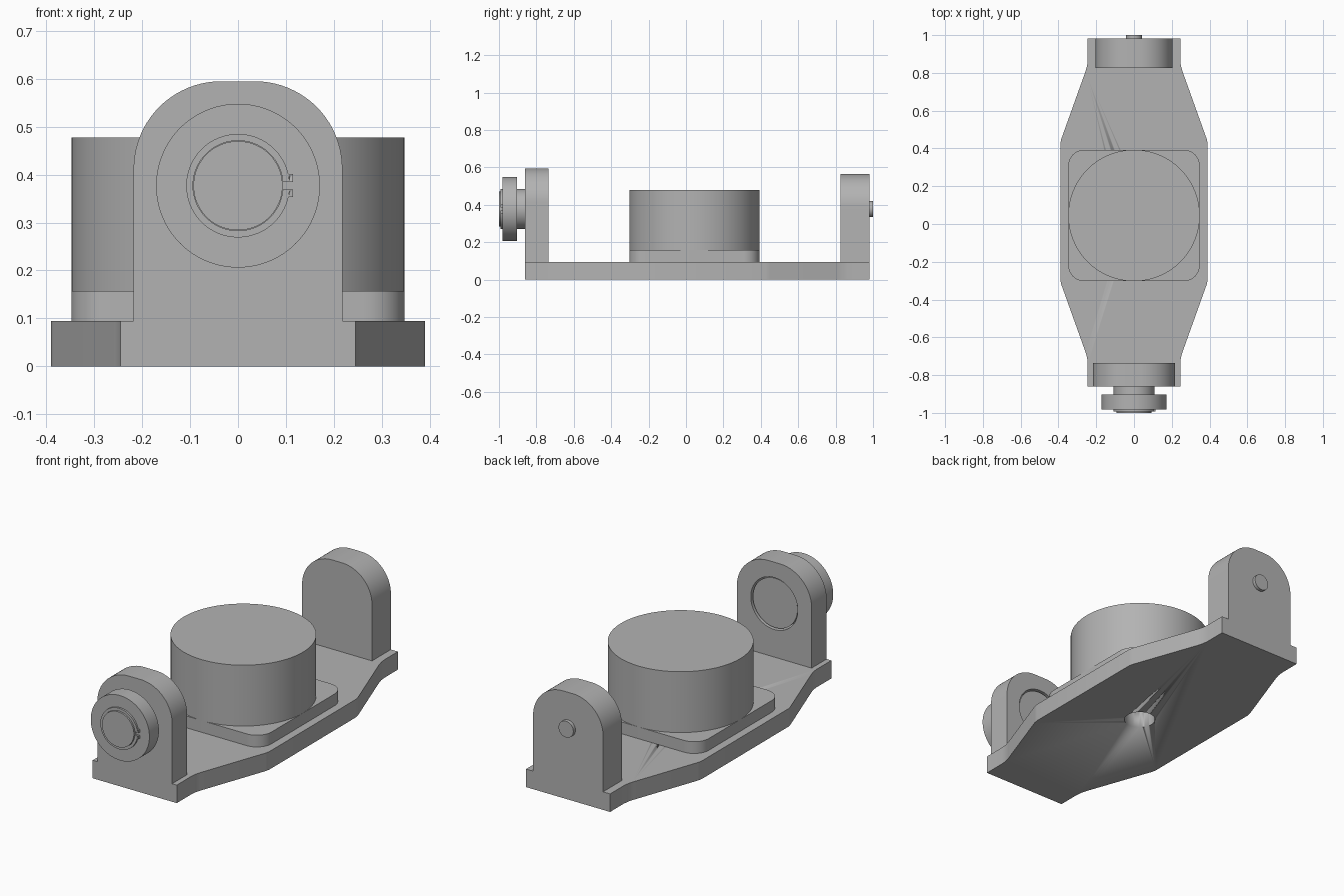
import bpy, bmesh
from math import cos, sin, pi, radians

if "Cube" in bpy.data.objects:
    bpy.data.objects.remove(bpy.data.objects["Cube"], do_unlink=True)

grey = bpy.data.materials.new("machined grey")
grey.use_nodes = True
tone = (0.45, 0.45, 0.45, 1)
grey.diffuse_color = tone
grey.node_tree.nodes["Principled BSDF"].inputs["Base Color"].default_value = tone

AXIS_Z = 0.377    # height of the pivot axis
HUB_Y = 0.045     # centre of the drum along the plate


def arc(cx, cy, r, a, b, n):
    """Points on an arc, angles in degrees."""
    return [(cx + r * cos(radians(a + (b - a) * i / n)),
             cy + r * sin(radians(a + (b - a) * i / n))) for i in range(n + 1)]


def circle(cx, cy, r, n=96):
    return arc(cx, cy, r, 0, 360, n)[:-1]


def prism(name, pts, lo, hi, upright=False):
    """Extrude an outline along z, or along y when upright."""
    bm = bmesh.new()
    place = (lambda p: (p[0], lo, p[1])) if upright else (lambda p: (p[0], p[1], lo))
    face = bm.faces.new([bm.verts.new(place(p)) for p in pts])
    out = bmesh.ops.extrude_face_region(bm, geom=[face])
    shift = (0, hi - lo, 0) if upright else (0, 0, hi - lo)
    bmesh.ops.translate(bm, vec=shift,
                        verts=[g for g in out["geom"] if isinstance(g, bmesh.types.BMVert)])
    bmesh.ops.recalc_face_normals(bm, faces=bm.faces)
    mesh = bpy.data.meshes.new(name)
    bm.to_mesh(mesh)
    bm.free()
    mesh.materials.append(grey)
    ob = bpy.data.objects.new(name, mesh)
    bpy.context.collection.objects.link(ob)
    bpy.ops.object.select_all(action="DESELECT")
    bpy.context.view_layer.objects.active = ob
    ob.select_set(True)
    bpy.ops.object.shade_smooth_by_angle(angle=radians(30))
    return ob


def disc(name, r, lo, hi, n=96):
    """Round part on the pivot axis."""
    return prism(name, circle(0, AXIS_Z, r, n), lo, hi, True)


def cut(ob, cutter):
    mod = ob.modifiers.new("hole", "BOOLEAN")
    mod.object = cutter
    mod.solver = "EXACT"
    cutter.hide_render = True
    cutter.hide_set(True)


def arm_outline(half, top, r):
    right = [(half, 0.05)] + arc(half - r, top - r, r, 0, 90, 20)
    return right + [(-x, z) for x, z in reversed(right)]


# Base plate with tapered ends and a round hole
side = [(0.245, -0.86), (0.245, -0.74), (0.248, -0.71), (0.256, -0.68),
        (0.385, -0.32), (0.39, -0.295), (0.39, 0.425), (0.385, 0.45),
        (0.256, 0.81), (0.248, 0.84), (0.245, 0.87), (0.245, 0.982)]
plate = prism("base_plate", side + [(-x, y) for x, y in reversed(side)], 0, 0.095)
cut(plate, prism("plate_hole_cutter", circle(0, HUB_Y, 0.077, 48), -0.1, 0.2))

# Rounded square pad and drum
c, r = 0.348, 0.085
pad = []
for k, (sx, sy) in enumerate([(1, 1), (-1, 1), (-1, -1), (1, -1)]):
    pad += arc(sx * (c - r), HUB_Y + sy * (c - r), r, 90 * k, 90 * k + 90, 12)
prism("drum_pad", pad, 0.095, 0.157)
prism("drum", circle(0, HUB_Y, 0.348, 128), 0.157, 0.478)

# Upright arms at both ends
front_arm = prism("front_arm", arm_outline(0.218, 0.595, 0.183), -0.86, -0.735, True)
cut(front_arm, disc("front_bore_cutter", 0.137, -0.83, -0.7))
prism("back_arm", arm_outline(0.204, 0.565, 0.175), 0.825, 0.982, True)

# Pivot parts
disc("front_bore_plug", 0.130, -0.835, -0.743)
disc("roller_collar", 0.108, -0.905, -0.85)
disc("roller", 0.171, -0.982, -0.903, 128)
disc("front_shaft", 0.093, -1.0, -0.97)
disc("back_pin", 0.043, 0.97, 1.0, 48)

# Retaining ring with two drilled lugs
gap = 5
ring = arc(0, AXIS_Z, 0.108, gap, 360 - gap, 90) + arc(0, AXIS_Z, 0.094, 360 - gap, gap, 90)
prism("retaining_ring", ring, -0.992, -0.98, True)
for name, s in (("upper", 1), ("lower", -1)):
    z0, z1 = AXIS_Z + s * 0.008, AXIS_Z + s * 0.024
    lug = prism(name + "_ring_lug", [(0.095, z0), (0.115, z0), (0.115, z1), (0.095, z1)],
                -0.992, -0.98, True)
    cut(lug, prism(name + "_lug_hole_cutter",
                   circle(0.104, (z0 + z1) / 2, 0.004, 16), -1.05, -0.9, True))
